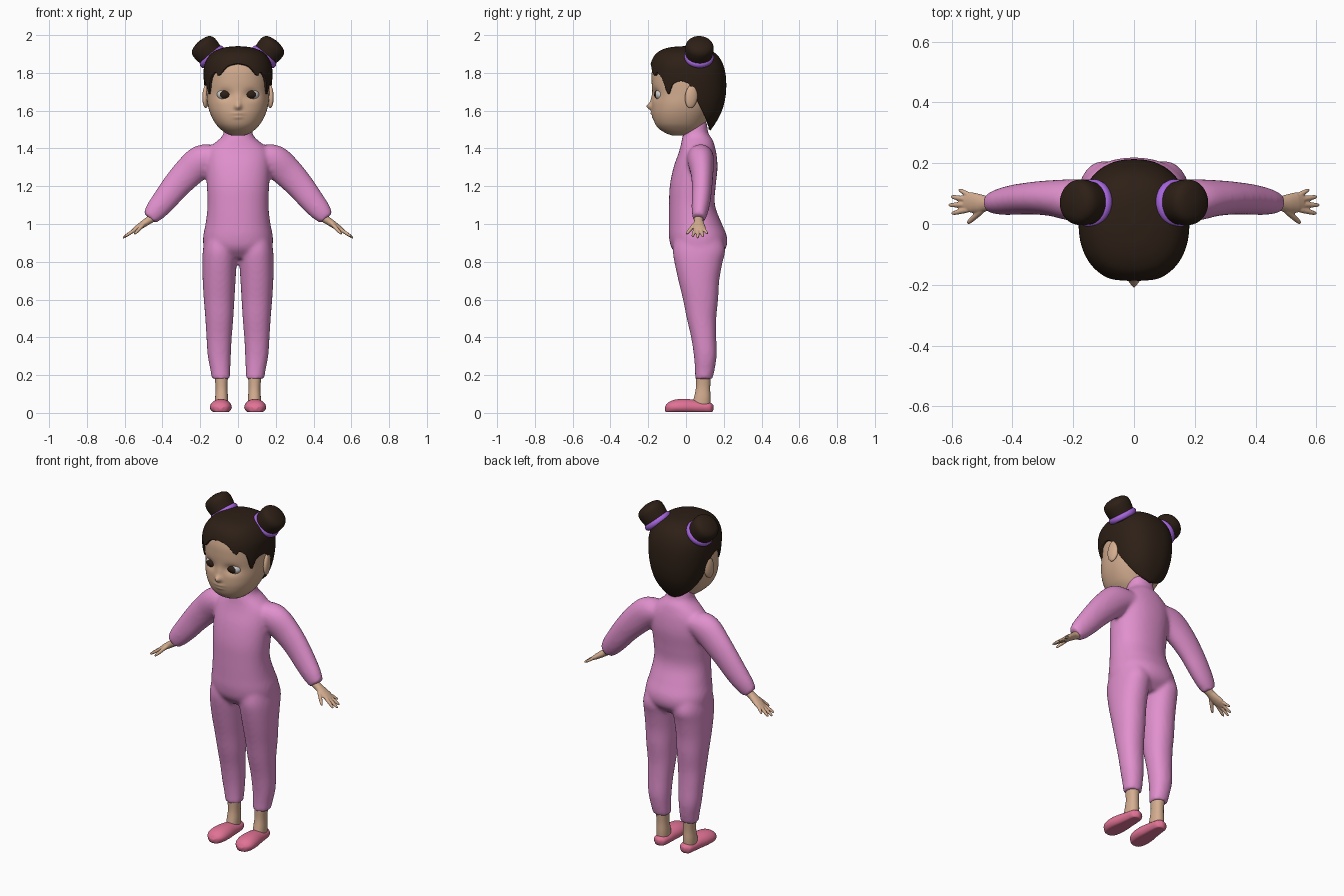
import bpy, bmesh, math
from mathutils import Vector

if "Cube" in bpy.data.objects:
    bpy.data.objects.remove(bpy.data.objects["Cube"])


def material(name, rgb):
    m = bpy.data.materials.new(name)
    m.diffuse_color = (*rgb, 1)
    m.use_nodes = True
    m.node_tree.nodes["Principled BSDF"].inputs["Base Color"].default_value = m.diffuse_color
    return m


SKIN = material("skin", (.66, .42, .28))
PINK = material("pink_cloth", (.75, .28, .61))
HAIR = material("dark_brown", (.026, .014, .008))
SHOE = material("rose", (.75, .17, .30))
PURPLE = material("purple", (.38, .13, .72))
WHITE = material("white", (.85, .85, .85))


def sample(table, k):
    """Smooth interpolation of a table whose first column is the key."""
    n = len(table)
    i = 0
    while i < n - 2 and k > table[i + 1][0]:
        i += 1
    a, b = table[i], table[i + 1]
    p, q = table[max(i - 1, 0)], table[min(i + 2, n - 1)]
    h = b[0] - a[0]
    t = min(max((k - a[0]) / h, 0), 1)
    out = []
    for c in range(1, len(a)):
        ma = (b[c] - p[c]) / (b[0] - p[0]) * h
        mb = (q[c] - a[c]) / (q[0] - a[0]) * h
        out.append((2*t**3 - 3*t*t + 1)*a[c] + (t**3 - 2*t*t + t)*ma
                   + (3*t*t - 2*t**3)*b[c] + (t**3 - t*t)*mb)
    return out


def build(name, tubes, mat, caps=True):
    """Object from lists of rings; each list becomes one closed tube."""
    bm = bmesh.new()
    for rings in tubes:
        vs = [[bm.verts.new(p) for p in r] for r in rings]
        n = len(vs[0])
        for a, b in zip(vs, vs[1:]):
            for i in range(n):
                bm.faces.new((a[i], a[(i+1) % n], b[(i+1) % n], b[i]))
        if caps:
            bm.faces.new(vs[0][::-1])
        bm.faces.new(vs[-1])
    bmesh.ops.recalc_face_normals(bm, faces=bm.faces)
    me = bpy.data.meshes.new(name)
    bm.to_mesh(me)
    bm.free()
    me.materials.append(mat)
    for p in me.polygons:
        p.use_smooth = True
    ob = bpy.data.objects.new(name, me)
    bpy.context.collection.objects.link(ob)
    return ob


def pt(table, z, phi, side=1, e=2.2):
    """Point on a horizontal section: table is z, centre x, half width, front y, back y."""
    cx, hw, yf, yb = sample(table, z)
    s, c = math.sin(phi), math.cos(phi)
    f = lambda v: math.copysign(abs(v) ** (2 / e), v)
    return Vector((side*cx + max(hw, .001)*f(s), (yf+yb)/2 - (yb-yf)/2*f(c), z))


def stack(table, side=1, rows=40, n=48, e=2.2):
    z0, z1 = table[0][0], table[-1][0]
    return [[pt(table, z0 + (z1-z0)*(.5 - .5*math.cos(math.pi*j/rows)), 2*math.pi*i/n, side, e)
             for i in range(n)] for j in range(rows + 1)]


def tube(path, ref=(0, 1, 0), n=20):
    """Tube through (point, radius along ref, radius across)."""
    rings = []
    for i, (p, ru, rv) in enumerate(path):
        t = (path[min(i+1, len(path)-1)][0] - path[max(i-1, 0)][0]).normalized()
        v = t.cross(Vector(ref)).normalized()
        u = v.cross(t)
        rings.append([p + u*ru*math.cos(a) + v*rv*math.sin(a)
                      for a in [2*math.pi*k/n for k in range(n)]])
    return rings


def ball(name, loc, scale, mat, rot=(0, 0, 0)):
    bpy.ops.mesh.primitive_uv_sphere_add(segments=32, ring_count=20, location=loc, rotation=rot)
    ob = bpy.context.object
    ob.name, ob.scale = name, scale
    ob.data.materials.append(mat)
    bpy.ops.object.shade_smooth()
    return ob


# Pyjama suit and neck: torso, legs and arms fused into one smooth skin
torso = [(.82, 0, .15, -.03, .16), (.87, 0, .18, -.075, .21), (.93, 0, .185, -.09, .218),
         (1.0, 0, .172, -.091, .19), (1.1, 0, .161, -.09, .153), (1.2, 0, .165, -.086, .157),
         (1.3, 0, .17, -.066, .167), (1.38, 0, .165, -.038, .16), (1.42, 0, .135, -.027, .15),
         (1.45, 0, .097, -.022, .14), (1.475, 0, .078, -.015, .12), (1.54, 0, .072, -.01, .11)]
leg = [(.18, .09, .049, .048, .14), (.22, .093, .052, .048, .15), (.3, .099, .061, .042, .162),
       (.4, .1, .067, .027, .16), (.5, .099, .074, .004, .16), (.6, .1, .081, -.016, .17),
       (.7, .1, .087, -.04, .176), (.8, .098, .091, -.062, .194), (.86, .096, .09, -.07, .208),
       (.93, .09, .085, -.06, .19)]
# arm key is x: y, z, depth radius, height radius
arm = [(.11, .075, 1.36, .07, .06), (.19, .078, 1.335, .07, .085), (.265, .085, 1.27, .06, .082),
       (.33, .085, 1.2, .054, .074), (.39, .08, 1.125, .05, .066), (.44, .073, 1.065, .043, .056),
       (.468, .068, 1.03, .034, .042)]
parts = [stack(torso)]
for s in (-1, 1):
    parts.append(stack(leg, s))
    path = []
    for j in range(25):
        x = .11 + .358*j/24
        y, z, ru, rv = sample(arm, x)
        path.append((Vector((s*x, y, z)), ru, rv))
    parts.append(tube(path, n=32))
suit = build("pyjama_suit", parts, PINK)
m = suit.modifiers.new("fuse", 'REMESH')
m.mode, m.voxel_size = 'VOXEL', .01
m = suit.modifiers.new("soften", 'SMOOTH')
m.factor, m.iterations = .5, 8
dg = bpy.context.evaluated_depsgraph_get()
fused = bpy.data.meshes.new_from_object(suit.evaluated_get(dg))
suit.modifiers.clear()
suit.data = fused

# V neckline: cut clean edges, colour everything above as skin
bm = bmesh.new()
bm.from_mesh(fused)
for k in (-1, 1):
    near = [f for f in bm.faces if f.calc_center_median().z > 1.3 and f.calc_center_median().x*k > -.015]
    geom = near + list({e for f in near for e in f.edges}) + list({v for f in near for v in f.verts})
    bmesh.ops.bisect_plane(bm, geom=geom, plane_co=(0, -.05, 1.37), plane_no=(-.75*k, -.5, 1))
for f in bm.faces:
    c = f.calc_center_median()
    f.smooth = True
    f.material_index = int(c.z > 1.37 + .75*abs(c.x) + .5*(c.y + .05))
bm.to_mesh(fused)
bm.free()
fused.materials.clear()
fused.materials.append(PINK)
fused.materials.append(SKIN)

# Head with nose, lips and eye hollows pushed into the front
skull = [(1.468, 0, .03, -.07, .0), (1.478, 0, .06, -.1, .05), (1.5, 0, .09, -.138, .08),
         (1.53, 0, .118, -.163, .1), (1.58, 0, .145, -.178, .13), (1.63, 0, .16, -.18, .155),
         (1.69, 0, .166, -.178, .18), (1.76, 0, .168, -.182, .185), (1.82, 0, .162, -.179, .175),
         (1.87, 0, .14, -.16, .15), (1.91, 0, .09, -.11, .1), (1.925, 0, .02, -.03, .03)]
bumps = [(0, 1.622, -.027, .017, .018), (0, 1.655, -.008, .014, .03), (0, 1.585, -.009, .028, .008),
         (0, 1.565, -.007, .024, .007), (.07, 1.685, .016, .036, .026), (-.07, 1.685, .016, .036, .026)]
rings = stack(skull, rows=90, n=128)
for r in rings:
    for p in r:
        if p.y < -.05:
            p.y += sum(a*math.exp(-((p.x-x)/sx)**2 - ((p.z-z)/sz)**2) for x, z, a, sx, sz in bumps)
build("head", [rings], SKIN)

# Hair cap: shell from a pointed fringe line up to the crown
cap = [(1.49, 0, .03, .07, .125), (1.52, 0, .08, .0, .147), (1.57, 0, .128, -.08, .177),
       (1.63, 0, .158, -.16, .2), (1.7, 0, .174, -.188, .212), (1.78, 0, .182, -.194, .211),
       (1.84, 0, .178, -.189, .198), (1.89, 0, .153, -.168, .17), (1.92, 0, .115, -.132, .13),
       (1.937, 0, .06, -.075, .075), (1.942, 0, .002, -.002, .002)]
fringe = [(0, 1.85), (15, 1.835), (32, 1.785), (38, 1.805), (52, 1.765), (61, 1.685), (70, 1.74),
          (90, 1.745), (102, 1.64), (112, 1.56), (130, 1.515), (180, 1.495)]
N, R = 120, 50
rings = []
for j in range(R + 1):
    ring = []
    for i in range(N):
        deg = i*360/N
        z0 = sample(fringe, min(deg, 360 - deg))[0]
        ring.append(pt(cap, z0 + (1.942 - z0)*math.sin(math.pi/2*j/R), math.radians(deg), 1, 2.3))
    rings.append(ring)
hair = build("hair_cap", [rings], HAIR, caps=False)
m = hair.modifiers.new("thickness", 'SOLIDIFY')
m.thickness, m.offset = .014, -1

# shoe key is y: centre x, half width, top height
shoe = [(-.112, .092, .012, .03), (-.1, .092, .036, .05), (-.07, .092, .054, .067),
        (-.02, .09, .057, .074), (.04, .087, .049, .07), (.09, .085, .043, .06),
        (.13, .085, .034, .054), (.145, .085, .012, .042)]
ankle = [(.03, .087, .034, .03, .128), (.08, .087, .034, .042, .13), (.13, .087, .031, .052, .128),
         (.2, .089, .036, .053, .132)]
# fingers: knuckle x, y, tip x, y, tip drop, radius
fingers = [(.54, .094, .577, .114, 0, .008), (.545, .08, .603, .09, 0, .009),
           (.545, .064, .611, .062, 0, .009), (.54, .049, .601, .034, 0, .009),
           (.495, .05, .548, .002, .022, .010)]
bun = [(-.04, .058), (0, .068), (.03, .073), (.06, .075), (.08, .071), (.095, .058), (.104, .036), (.108, .01)]

for s, tag in ((-1, "left"), (1, "right")):
    # Eyes: white ball with a broad dark iris in front
    ball("eyeball_" + tag, (s*.07, -.132, 1.685), (.042, .034, .031), WHITE)
    ball("iris_" + tag, (s*.068, -.139, 1.685), (.037, .03, .027), HAIR)
    # Ears
    ball("ear_" + tag, (s*.17, .028, 1.675), (.017, .034, .062), SKIN, (-.12, 0, s*.25))
    # Hair bun and its band
    axis = Vector((s*.65, .06, .76)).normalized()
    base = Vector((s*.137, .068, 1.885))
    path = []
    for j in range(25):
        d = -.04 + .148*j/24
        r = sample(bun, d)[0]
        path.append((base + axis*d, r, r))
    build("hair_bun_" + tag, [tube(path, n=40)], HAIR)
    bpy.ops.mesh.primitive_torus_add(major_segments=40, minor_segments=12, major_radius=.068,
                                     minor_radius=.012, location=base)
    band = bpy.context.object
    band.name = "hair_band_" + tag
    band.rotation_euler = axis.to_track_quat('Z', 'Y').to_euler()
    band.scale.z = 1.4
    band.data.materials.append(PURPLE)
    bpy.ops.object.shade_smooth()
    # Hand: wrist and palm, then five fingers, fused
    slope = lambda x: 1.028 - (x - .46)*.68
    palm = [(.44, .068, .025, .024), (.48, .067, .024, .02), (.51, .068, .031, .018),
            (.535, .071, .034, .015), (.557, .072, .028, .01)]
    tubes = [tube([(Vector((s*x, y, slope(x))), ru, rv) for x, y, ru, rv in palm])]
    for x0, y0, x1, y1, drop, r in fingers:
        a, b = Vector((s*x0, y0, slope(x0))), Vector((s*x1, y1, slope(x1) - drop))
        tubes.append(tube([(a.lerp(b, t), r*k, r*k) for t, k in
                           ((-.1, .9), (.2, 1.1), (.6, .95), (.85, .8), (.97, .5), (1, .15))], n=12))
    hand = build("hand_" + tag, tubes, SKIN)
    m = hand.modifiers.new("fuse", 'REMESH')
    m.mode, m.voxel_size, m.use_smooth_shade = 'VOXEL', .0035, True
    m = hand.modifiers.new("soften", 'SMOOTH')
    m.iterations = 3
    # Ankle and slipper
    build("ankle_" + tag, [stack(ankle, s, rows=16, n=32)], SKIN)
    rings = []
    for j in range(33):
        y = -.112 + .257*(.5 - .5*math.cos(math.pi*j/32))
        cx, w, top = sample(shoe, y)
        ring = []
        for k in range(32):
            a = 2*math.pi*k/32
            h = math.sin(a)
            z = .03 + (top - .03)*h if h > 0 else max(.004, .03 + .036*h*min(1, w/.03))
            ring.append(Vector((s*cx + w*math.cos(a), y, z)))
        rings.append(ring)
    build("slipper_" + tag, [rings], SHOE)
